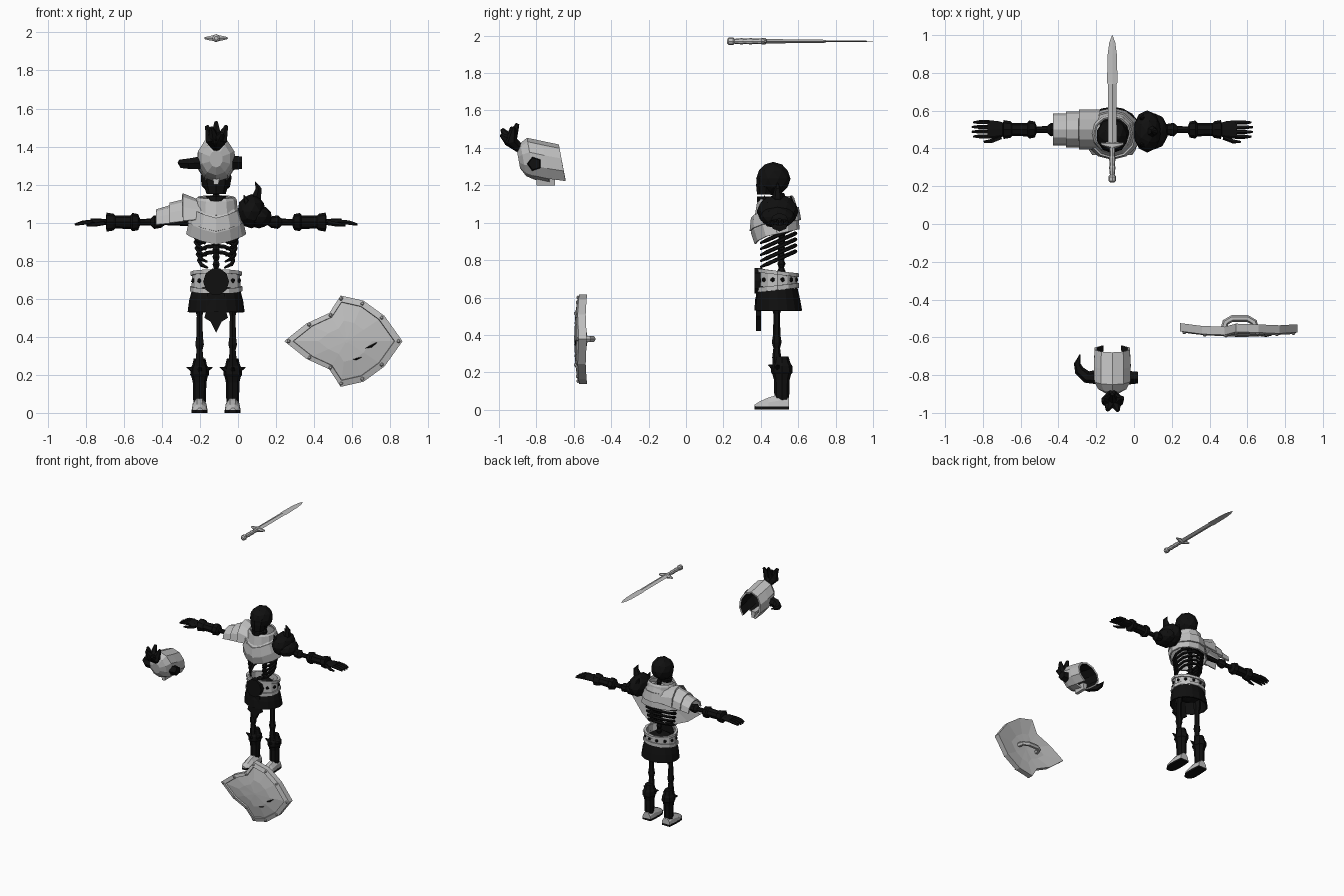
import bpy, bmesh
from math import sin, cos, pi, radians
from mathutils import Vector

if "Cube" in bpy.data.objects:
    bpy.data.objects.remove(bpy.data.objects["Cube"])

def material(name, c):
    m = bpy.data.materials.new(name)
    m.use_nodes = True
    m.diffuse_color = (c, c, c, 1)
    m.node_tree.nodes["Principled BSDF"].inputs["Base Color"].default_value = (c, c, c, 1)
    return m

STEEL, BLACK = material("light steel", 0.52), material("black", 0.005)
CX = -0.115  # centre line of the body

def finish(name, bm, mat, thick=0, inner=None):
    bmesh.ops.recalc_face_normals(bm, faces=bm.faces[:])
    me = bpy.data.meshes.new(name)
    bm.to_mesh(me)
    bm.free()
    me.materials.append(mat)
    ob = bpy.data.objects.new(name, me)
    bpy.context.collection.objects.link(ob)
    if thick:
        mod = ob.modifiers.new("thickness", "SOLIDIFY")
        mod.thickness, mod.offset = thick, -1
        if inner:
            me.materials.append(inner)
            mod.material_offset = 1
    return ob

def loft(name, rings, mat, caps=(True, True), closed=True, thick=0, inner=None, skip=None):
    """Skin a list of equal point rings."""
    bm = bmesh.new()
    vs = [[bm.verts.new(p) for p in r] for r in rings]
    n = len(rings[0])
    for a, b in zip(vs, vs[1:]):
        for i in range(n if closed else n - 1):
            q = (a[i], a[(i + 1) % n], b[(i + 1) % n], b[i])
            mid = sum((v.co for v in q), Vector()) / 4
            if not (skip and skip(mid)):
                bm.faces.new(q)
    if caps[0]:
        bm.faces.new(vs[0])
    if caps[1]:
        bm.faces.new(vs[-1])
    return finish(name, bm, mat, thick, inner)

def stack(name, levels, mat, n=12, tilt=0, vee=0, thick=0.01, caps=(False, False)):
    """Horizontal ellipses (z, rx, ry, y); vee pulls the front down to a point."""
    rings = []
    for z, rx, ry, y in levels:
        ring = []
        for i in range(n):
            a = 2 * pi * i / n
            ring.append((CX + rx * cos(a), y + ry * sin(a),
                         z + tilt * sin(a) - vee * max(0, -sin(a)) ** 5))
        rings.append(ring)
    return loft(name, rings, mat, caps, thick=thick)

def tube(name, pts, radii, mat, n=6, flat=1):
    """Tapered tube along a path."""
    pts = [Vector(p) for p in pts]
    d = pts[-1] - pts[0]
    ref = Vector((1, 0, 0)) if abs(d.z) > max(abs(d.x), abs(d.y)) else Vector((0, 0, 1))
    rings = []
    for i, p in enumerate(pts):
        t = pts[min(i + 1, len(pts) - 1)] - pts[max(i - 1, 0)]
        u = t.cross(ref).normalized()
        w = u.cross(t).normalized()
        rings.append([p + radii[i] * (u * cos(2 * pi * k / n) + w * flat * sin(2 * pi * k / n))
                      for k in range(n)])
    return loft(name, rings, mat)

def ball(name, c, s, mat, sub=2):
    bm = bmesh.new()
    bmesh.ops.create_icosphere(bm, subdivisions=sub, radius=1)
    for v in bm.verts:
        v.co = Vector(c) + Vector(a * b for a, b in zip(v.co, s))
    return finish(name, bm, mat)

def plate(name, pts, y0, y1, mat):
    """Upright plate from an x-z outline."""
    return loft(name, [[(x, y, z) for x, z in pts] for y in (y0, y1)], mat)

# Skull, jaw and spine
ball("skull", (CX, .467, 1.235), (.085, .092, .09), BLACK)
stack("skull_face", [(1.15, .05, .045, .425), (1.2, .065, .055, .43), (1.25, .07, .05, .43)],
      BLACK, 8, thick=0, caps=(True, True))
stack("jaw", [(1.11, .04, .035, .415), (1.14, .055, .04, .42)], BLACK, 8, thick=0, caps=(True, True))
tube("spine", [(CX, .51, .6 + .02 * i) for i in range(29)],
     [.022 if i % 2 else .014 for i in range(29)], BLACK)

# Ribs
for s in (-1, 1):
    for k in range(5):
        angles = [radians(90 - 30 * j) for j in range(6)]
        w = .115 - .006 * k
        tube("rib", [(CX + s * w * cos(a), .485 + .1 * sin(a), .93 - .032 * k + .045 * sin(a))
                     for a in angles], [.011] * 5 + [.006], BLACK, 5)
    tube("collar_bone", [(CX, .42, 1.06), (CX + s * .17, .49, 1.03)], [.012, .018], BLACK)

# Breastplate, overlapping mantle and collar
stack("breastplate", [(.94, .158, .12, .487), (1.0, .145, .128, .475), (1.06, .125, .122, .472),
                      (1.1, .1, .1, .48)], STEEL, tilt=.025, vee=.03)
stack("mantle", [(1.0, .15, .138, .478), (1.07, .125, .128, .475)], STEEL, tilt=.015, vee=.03)
stack("collar", [(1.05, .115, .112, .48), (1.12, .108, .1, .48), (1.135, .098, .09, .48)],
      STEEL, tilt=.01)

# Right pauldron of three overlapping lames
def arc(x, ry, base, top):
    return [(x, .5 + ry * cos(radians(a)), base + (top - base) * sin(radians(a)))
            for a in range(0, 181, 30)]

for x0, x1, ry, b, t0, t1 in ((-.43, -.33, .085, .99, 1.07, 1.1), (-.36, -.26, .095, 1.0, 1.105, 1.13),
                              (-.29, -.18, .105, 1.01, 1.155, 1.11)):
    loft("right_pauldron_lame", [arc(x0, ry, b, t0), arc(x1, ry, b + .01, t1)], STEEL,
         (False, False), False, thick=.012)

# Left pauldron with a horn
ball("left_pauldron", (.07, .49, 1.06), (.075, .112, .09), BLACK)
ball("left_pauldron_lame", (.11, .49, 1.03), (.07, .095, .06), BLACK)
tube("left_pauldron_horn", [(.06, .49, 1.09), (.1, .49, 1.14), (.108, .49, 1.18), (.09, .49, 1.215)],
     [.04, .028, .018, .002], BLACK)
for y in (.42, .56):
    tube("left_pauldron_spike", [(.05, y, 1.1), (.03, y, 1.145)], [.02, .002], BLACK, 5)

# Arms and hands
ARM = [(.12, .022), (.27, .016), (.29, .03), (.325, .036), (.345, .018), (.4, .017), (.41, .042),
       (.44, .048), (.45, .036), (.53, .034), (.54, .044), (.575, .05), (.58, .03)]
for s in (-1, 1):
    tube("arm", [(CX + s * d, .5, 1.003) for d, r in ARM], [r for d, r in ARM], BLACK, 8)
    tube("palm", [(CX + s * d, .5, 1.003) for d in (.57, .61, .66)], [.035, .046, .048], BLACK, 8, .4)
    for j in range(4):
        y = .463 + .025 * j
        tube("finger", [(CX + s * .65, y, 1.005), (CX + s * .7, y, 1.0),
                        (CX + s * (.735 + .008 * (j in (1, 2))), y, .99)], [.012, .012, .006], BLACK, 5)
    tube("thumb", [(CX + s * .59, .46, 1.0), (CX + s * .64, .438, .99), (CX + s * .68, .435, .985)],
         [.014, .012, .006], BLACK, 5)

# Belt with rims, studs and buckle
stack("belt", [(.65, .13, .105, .49), (.74, .125, .105, .49)], STEEL, tilt=-.01)
stack("belt_lower_rim", [(.64, .138, .114, .49), (.665, .138, .114, .49)], STEEL, tilt=.012, thick=.015)
stack("belt_upper_rim", [(.722, .135, .114, .49), (.742, .135, .114, .49)], STEEL, tilt=-.013, thick=.015)
for i in range(12):
    a = radians(15 + 30 * i)
    ball("belt_stud", (CX + .124 * cos(a), .49 + .102 * sin(a), .695), (.013, .013, .013), BLACK, 1)
ball("pelvis", (CX, .49, .65), (.115, .095, .08), BLACK)
plate("buckle", [(CX + .068 * cos(2 * pi * i / 10), .69 + .072 * sin(2 * pi * i / 10)) for i in range(10)],
      .365, .41, BLACK)

# Skirt and loincloth
stack("skirt", [(.53, .15, .128, .493), (.59, .142, .12, .49), (.655, .125, .105, .49)], BLACK, 16)
half = [(.045, .63), (.045, .56), (.062, .5), (.03, .48)]
plate("loincloth", [(CX + x, z) for x, z in half] + [(CX, .42)] +
      [(CX - x, z) for x, z in reversed(half)], .375, .4, BLACK)

# Legs, greaves and armoured feet
BONE = [(.6, .028), (.54, .026), (.51, .017), (.4, .02), (.36, .026), (.33, .018), (.28, .024), (.2, .02)]
GREAVE = [(.03, .036), (.08, .04), (.16, .042), (.19, .05), (.2, .058), (.235, .056), (.25, .046), (.285, .036)]
FOOT = [(.55, .036, .065), (.5, .04, .082), (.44, .042, .065), (.395, .038, .045), (.365, .018, .025)]
for s in (-1, 1):
    x = CX + s * .087
    tube("leg_bone", [(x, .485, z) for z, r in BONE], [r for z, r in BONE], BLACK)
    tube("greave", [(x, .512, z) for z, r in GREAVE], [r for z, r in GREAVE], BLACK, 8, .85)
    for dx, dy in ((0, -1), (1, -.3), (-1, -.3)):
        tube("knee_spike", [(x + .03 * dx, .5 + .03 * dy, .225), (x + .068 * dx, .51 + .07 * dy, .24)],
             [.018, .002], BLACK, 5)
    loft("foot_armour", [[(x - w, y, .014), (x + w, y, .014), (x + w * .9, y, h * .6), (x + w * .35, y, h),
                          (x - w * .35, y, h), (x - w * .9, y, h * .6)] for y, w, h in FOOT], STEEL)
    loft("sole", [[(x - w, y, 0), (x + w, y, 0), (x + w, y, .016), (x - w, y, .016)]
                  for y, w, h in FOOT], BLACK)

# Helmet lying on its back, open behind and below the face
def helmet_ring(y, zc, rx, rz, n=10):
    pts = []
    for i in range(n):
        a = 2 * pi * i / n + pi / 2
        pts.append((CX + rx * cos(a), y - .18 * rz * sin(a), zc + rz * sin(a)))
    return pts

HELMET = [(-.895, 1.335, .035, .045), (-.87, 1.337, .078, .088), (-.83, 1.342, .1, .112),
          (-.75, 1.325, .103, .112), (-.66, 1.31, .098, .108)]
loft("helmet", [helmet_ring(*h) for h in HELMET], STEEL, (True, False), thick=.014, inner=BLACK,
     skip=lambda c: c.z < 1.25 and c.y > -.76 and abs(c.x - CX) < .05)
plate("helmet_nose_guard", [(CX - .012, 1.2), (CX + .012, 1.2), (CX + .02, 1.25), (CX - .02, 1.25)],
      -.8, -.7, STEEL)
tube("helmet_horn", [(-.2, -.81, 1.315), (-.25, -.81, 1.31), (-.29, -.775, 1.31), (-.3, -.74, 1.315),
                     (-.285, -.69, 1.32)], [.038, .032, .026, .018, .003], BLACK)
tube("broken_horn", [(-.03, -.81, 1.315), (.022, -.81, 1.315)], [.04, .034], BLACK, 5)

# Plume
tube("plume_stem", [(CX, -.86, 1.37), (CX, -.92, 1.43)], [.022, .03], BLACK)
for dx, y, z in ((0, -.9, 1.53), (-.05, -.93, 1.51), (.055, -.92, 1.51), (-.025, -.985, 1.5), (.03, -.99, 1.47)):
    tube("plume_tuft", [(CX, -.89, 1.39), (CX + .5 * dx, -.94, 1.44), (CX + dx, y, z)],
         [.018, .036, .01], BLACK)

# Shield, bowed both ways, with raised rim, rivets and scratches
def bow(x, z):
    return -.598 + .03 * ((x - .57) / .31) ** 2 + .03 * ((z - .377) / .24) ** 2

upper = [(.36, .47), (.48, .525), (.54, .617), (.66, .59), (.77, .51)]
outline = [(.243, .377)] + upper + [(.865, .377)] + [(x, .754 - z) for x, z in reversed(upper)]

def shield_ring(scale, dy):
    pts = [(.57 + (x - .57) * scale, .377 + (z - .377) * scale) for x, z in outline]
    return [(x, bow(x, z) + dy, z) for x, z in pts]

loft("shield", [shield_ring(*r) for r in ((.04, .035), (.5, .035), (1, .04), (1, -.003), (.86, -.006),
                                          (.85, .006), (.45, 0), (.04, 0))], STEEL)
for p in shield_ring(.93, -.006):
    ball("shield_rivet", p, (.011, .009, .011), STEEL, 1)
for x, z, dx, dz in ((.67, .34, .06, .03), (.6, .28, .05, .012)):
    tube("shield_scratch", [(x, bow(x, z) + .002, z), (x + dx / 2, bow(x, z) + .002, z + dz / 3),
                            (x + dx, bow(x + dx, z + dz) + .002, z + dz)], [.002, .006, .002], BLACK, 4)
tube("shield_handle", [(.475, -.56, .378), (.485, -.52, .378), (.52, -.5, .378), (.6, -.5, .378),
                       (.635, -.52, .378), (.645, -.56, .378)], [.018] * 6, STEEL)

# Sword
BLADE = [(.42, .024, .012), (.74, .023, .008), (.75, .028, .005), (.9, .024, .004), (.96, .016, .003),
         (1, .001, .001)]
loft("sword_blade", [[(CX - w, y, 1.97), (CX, y, 1.97 + t), (CX + w, y, 1.97), (CX, y, 1.97 - t)]
                     for y, w, t in BLADE], STEEL)
GUARD = [(-.06, .425, .006), (-.035, .42, .013), (0, .415, .02), (.035, .42, .013), (.06, .425, .006)]
tube("sword_guard", [(CX + x, y, 1.97) for x, y, r in GUARD], [r for x, y, r in GUARD], STEEL)
HILT = [(.22, .01), (.228, .02), (.25, .021), (.26, .013), (.3, .017), (.31, .014), (.35, .017),
        (.36, .014), (.41, .016)]
tube("sword_hilt", [(CX, y, 1.97) for y, r in HILT], [r for y, r in HILT], STEEL, 8)
